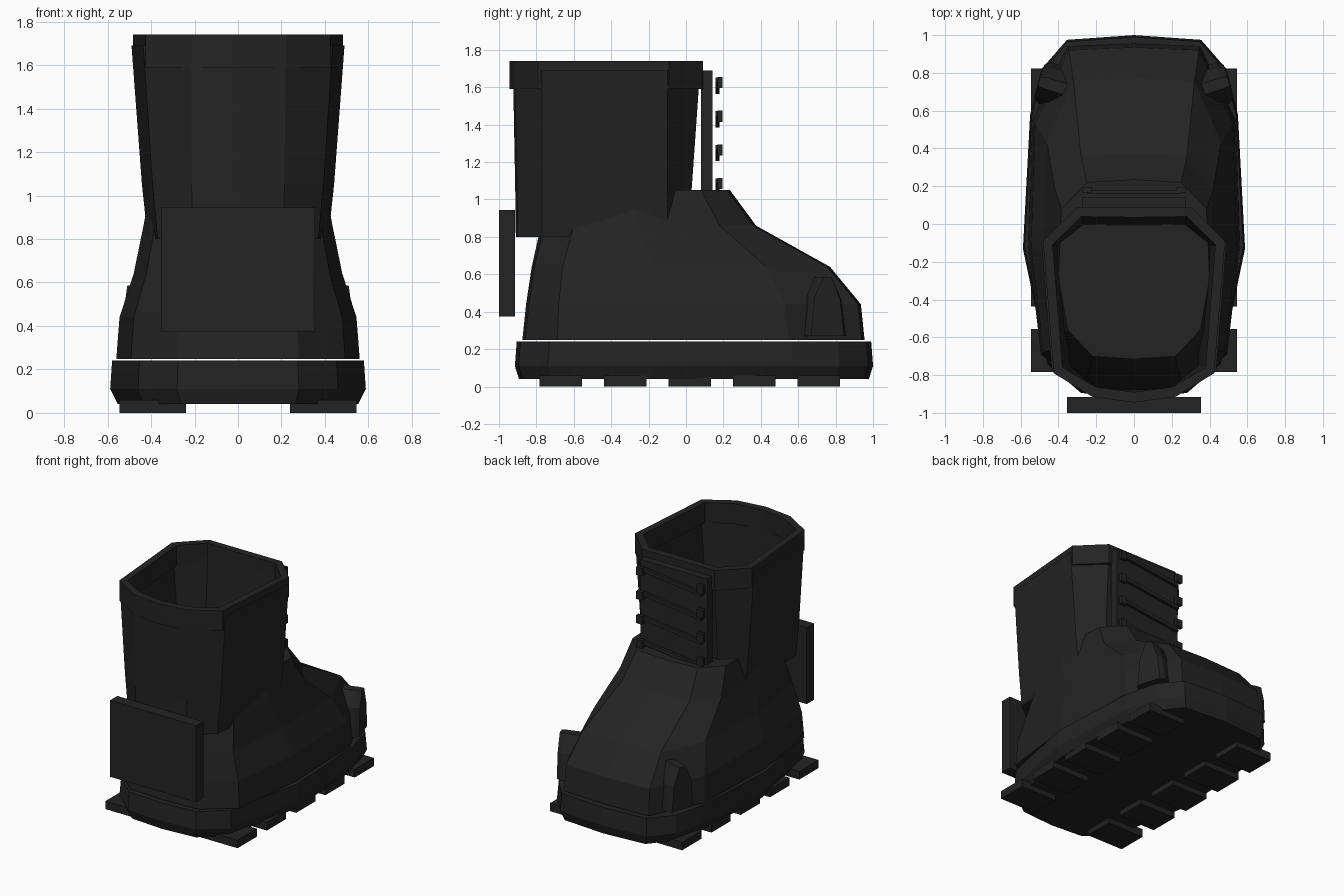
import bpy, bmesh, math
from mathutils import Vector

if "Cube" in bpy.data.objects:
    bpy.data.objects.remove(bpy.data.objects["Cube"])

black = bpy.data.materials.new("black_leather")
black.diffuse_color = (0.017, 0.017, 0.017, 1)
black.use_nodes = True
black.node_tree.nodes["Principled BSDF"].inputs["Base Color"].default_value = black.diffuse_color


def finish(name, bm, fix=True):
    if fix:
        bmesh.ops.recalc_face_normals(bm, faces=bm.faces)
    me = bpy.data.meshes.new(name)
    bm.to_mesh(me)
    bm.free()
    me.materials.append(black)
    ob = bpy.data.objects.new(name, me)
    bpy.context.collection.objects.link(ob)
    return ob


def ring(half):
    # half outline runs back to front on +x, mirrored to -x
    return half + [(-x, y) for x, y in reversed(half) if x > 0]


def loft(name, levels, caps=True, wall=0):
    bm = bmesh.new()
    loops = [[bm.verts.new((x, y, z)) for x, y in ring(half)] for z, half in levels]
    n = len(loops[0])
    for a, b in zip(loops, loops[1:]):
        for i in range(n):
            j = (i + 1) % n
            bm.faces.new((a[i], a[j], b[j], b[i]))
    if caps:
        bm.faces.new(loops[0][::-1])
        bm.faces.new(loops[-1])
    ob = finish(name, bm, caps)
    if wall:
        m = ob.modifiers.new("wall", 'SOLIDIFY')
        m.thickness = wall
        m.offset = -1
    return ob


def box(name, lo, hi, tilt=0):
    bm = bmesh.new()
    bmesh.ops.create_cube(bm, size=1)
    lo, hi = Vector(lo), Vector(hi)
    for v in bm.verts:
        v.co = Vector(v.co[i] * (hi[i] - lo[i]) for i in range(3)) + (lo + hi) / 2
        v.co.z += tilt * v.co.x
    return finish(name, bm)


# Sole with bevelled lower rim
def sole_half(s, dy):
    pts = [(0, -.915), (.28, -.895), (.46, -.74), (.588, -.13), (.55, .58),
           (.49, .82), (.355, .975), (0, 1.0)]
    return [(x * s, y - math.copysign(dy, y)) for x, y in pts]


loft("sole", [(.04, sole_half(.94, .022)), (.11, sole_half(1, 0)), (.24, sole_half(.985, .01))])

# Tread lugs
for side in (-1, 1):
    for i in range(5):
        y = -.67 + .345 * i
        x0, x1 = sorted((side * .24, side * .545))
        box("tread_lug", (x0, y - .113, 0), (x1, y + .113, .06))

# Foot: z, back, rear side, front side, toe, half width, toe half width, heel half width
foot = [(.248, -.875, -.69, .55, .955, .56, .35, .28),
        (.44, -.855, -.68, .53, .935, .545, .345, .27),
        (.64, -.825, -.66, .43, .77, .48, .32, .25),
        (.86, -.775, -.60, .18, .375, .435, .28, .23),
        (1.05, -.715, -.56, .08, .235, .40, .25, .22)]
loft("foot", [(z, [(0, b), (h, b + .015), (w * .88, r), (w, (r + f) / 2 - .05), (w * .96, f),
                   (t, q - .015), (0, q)]) for z, b, r, f, q, w, t, h in foot])


# Ankle shaft, an open tube
def shaft_half(w, back, front, k):
    return [(0, back), (.22 * k, back + .01), (w * .89, -.77), (w, -.10), (.29 * k, front), (0, front)]


loft("shaft", [(.80, shaft_half(.415, -.91, .01, .95)), (1.05, shaft_half(.442, -.913, .03, .97)),
               (1.69, shaft_half(.49, -.925, .075, 1))], caps=False, wall=.035)

# Collar band
collar = [(0, -.945), (.22, -.915), (.425, -.79), (.482, -.09), (.30, .09), (0, .09)]
loft("collar", [(1.59, collar), (1.74, collar)], caps=False, wall=.055)

# Heel plate and tongue
box("heel_plate", (-.355, -1.0, .375), (.355, -.915, .945))
box("tongue", (-.275, .08, 1.03), (.275, .142, 1.69))

# Eyelets and laces
for i in range(4):
    z = 1.63 - .18 * i
    for x in (-.25, .25):
        box("eyelet", (x - .025, .168, z - .035), (x + .025, .195, z + .025))
    box("lace", (-.25, .158, z - .035), (.25, .18, z - .008), .12)

# Toe guards on both front corners
guard = [(-.115, .27), (.115, .27), (.09, .46), (.03, .585), (-.03, .585), (-.09, .48)]
for side in (-1, 1):
    bm = bmesh.new()
    rows = [[bm.verts.new((side * (.45 + .95 * d - .3 * u * k), .74 + .3 * d + .95 * u * k, z))
             for u, z in guard] for d, k in ((-.15, 1), (.02, 1), (.055, .8))]
    for a, b in zip(rows, rows[1:]):
        for i in range(6):
            j = (i + 1) % 6
            bm.faces.new((a[i], a[j], b[j], b[i]))
    bm.faces.new(rows[0][::-1])
    bm.faces.new(rows[-1])
    finish("toe_guard", bm)
